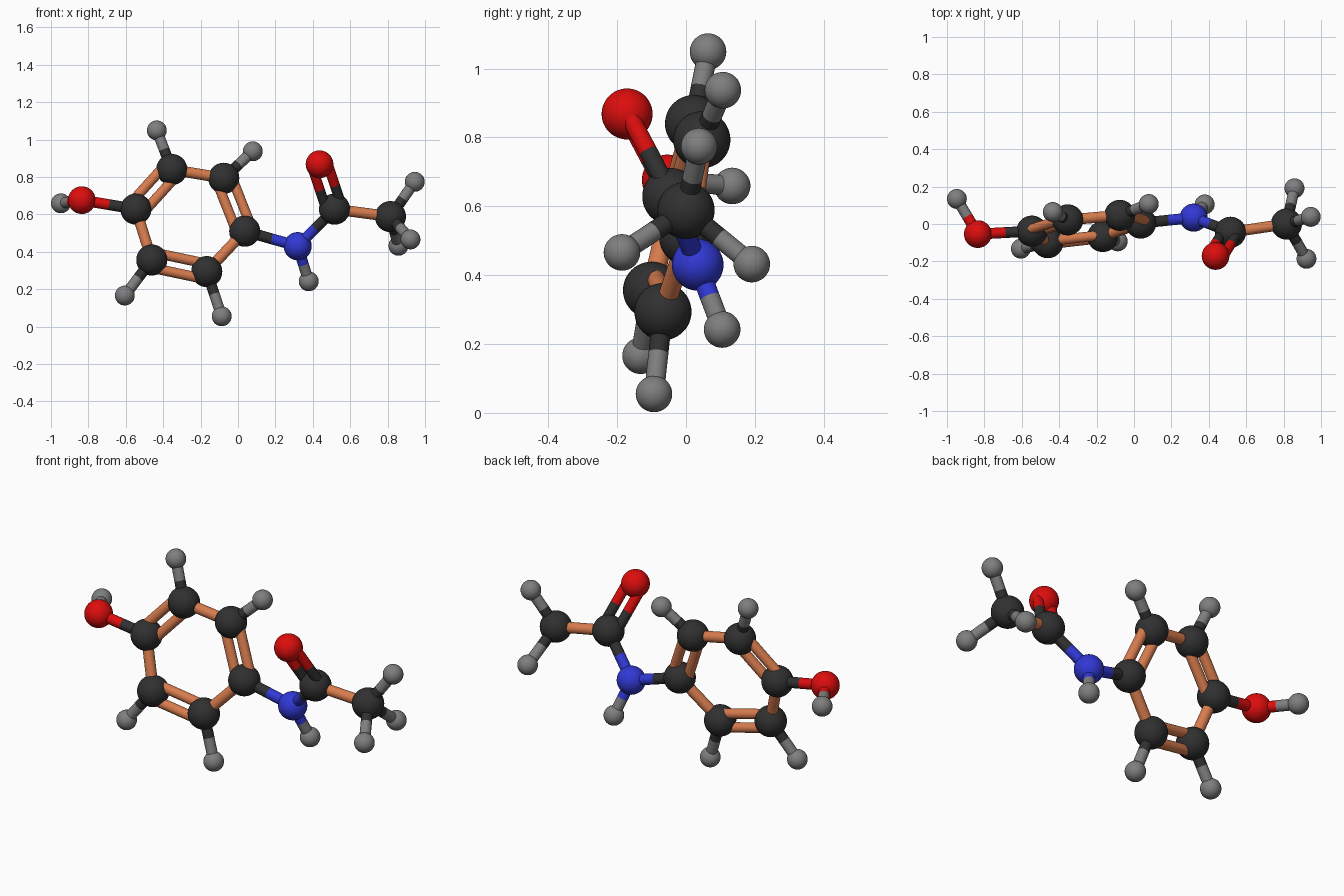
import bpy
from mathutils import Vector

if "Cube" in bpy.data.objects:
    bpy.data.objects.remove(bpy.data.objects["Cube"])


def material(name, rgb):
    m = bpy.data.materials.new(name)
    m.diffuse_color = (*rgb, 1)
    m.use_nodes = True
    m.node_tree.nodes["Principled BSDF"].inputs["Base Color"].default_value = m.diffuse_color
    return m


MATS = {
    "C": material("charcoal", (0.03, 0.03, 0.03)),
    "H": material("grey", (0.21, 0.21, 0.21)),
    "O": material("red", (0.72, 0.004, 0.004)),
    "N": material("blue", (0.03, 0.04, 0.66)),
    "bond": material("copper", (0.68, 0.2, 0.075)),
}
RADIUS = {"C": 0.083, "H": 0.053, "O": 0.074, "N": 0.075}

# Atoms: key -> element and centre
ATOMS = {
    "ring_right": ("C", (0.036, 0.005, 0.51)),
    "ring_upper_right": ("C", (-0.076, 0.046, 0.793)),
    "ring_upper_left": ("C", (-0.354, 0.022, 0.84)),
    "ring_left": ("C", (-0.546, -0.038, 0.628)),
    "ring_lower_left": ("C", (-0.461, -0.1, 0.356)),
    "ring_lower_right": ("C", (-0.167, -0.067, 0.294)),
    "h_upper_right": ("H", (0.079, 0.107, 0.937)),
    "h_upper_left": ("H", (-0.434, 0.064, 1.049)),
    "h_lower_left": ("H", (-0.605, -0.132, 0.166)),
    "h_lower_right": ("H", (-0.087, -0.093, 0.055)),
    "hydroxyl_oxygen": ("O", (-0.835, -0.054, 0.676)),
    "h_hydroxyl": ("H", (-0.947, 0.134, 0.659)),
    "nitrogen": ("N", (0.319, 0.034, 0.43)),
    "h_nitrogen": ("H", (0.378, 0.105, 0.242)),
    "carbonyl_carbon": ("C", (0.516, -0.044, 0.628)),
    "carbonyl_oxygen": ("O", (0.436, -0.171, 0.868)),
    "methyl_carbon": ("C", (0.815, 0.0, 0.588)),
    "h_methyl_top": ("H", (0.945, 0.038, 0.774)),
    "h_methyl_back": ("H", (0.858, 0.191, 0.432)),
    "h_methyl_front": ("H", (0.922, -0.186, 0.466)),
}

SINGLE = [
    ("ring_upper_right", "ring_upper_left"), ("ring_left", "ring_lower_left"),
    ("ring_lower_right", "ring_right"), ("ring_upper_right", "h_upper_right"),
    ("ring_upper_left", "h_upper_left"), ("ring_lower_left", "h_lower_left"),
    ("ring_lower_right", "h_lower_right"), ("ring_left", "hydroxyl_oxygen"),
    ("hydroxyl_oxygen", "h_hydroxyl"), ("ring_right", "nitrogen"),
    ("nitrogen", "h_nitrogen"), ("nitrogen", "carbonyl_carbon"),
    ("carbonyl_carbon", "methyl_carbon"), ("methyl_carbon", "h_methyl_top"),
    ("methyl_carbon", "h_methyl_back"), ("methyl_carbon", "h_methyl_front"),
]
# Double bonds: the third atom fixes the plane the two rods lie in
DOUBLE = [
    ("ring_right", "ring_upper_right", "ring_left"),
    ("ring_upper_left", "ring_left", "ring_right"),
    ("ring_lower_left", "ring_lower_right", "ring_right"),
    ("carbonyl_carbon", "carbonyl_oxygen", "methyl_carbon"),
]


def pos(key):
    return Vector(ATOMS[key][1])


def rod(name, a, b, r, mat):
    d = b - a
    bpy.ops.mesh.primitive_cylinder_add(vertices=24, radius=r, depth=d.length,
                                        location=(a + b) / 2)
    ob = bpy.context.object
    ob.rotation_euler = d.to_track_quat('Z', 'Y').to_euler()
    ob.name = name
    ob.data.materials.append(mat)
    bpy.ops.object.shade_smooth_by_angle()


def bond(ka, kb, r, shift=Vector((0, 0, 0)), suffix=""):
    a, b = pos(ka) + shift, pos(kb) + shift
    ea, eb = ATOMS[ka][0], ATOMS[kb][0]
    name = f"bond_{ka}_{kb}{suffix}"
    if ea == eb:
        rod(name, a, b, r, MATS["bond"])
    else:
        # Bonds between different elements take each atom's colour by halves
        mid = (a + b) / 2
        rod(name + "_start", a, mid, r, MATS[ea])
        rod(name + "_end", mid, b, r, MATS[eb])


# Atom balls
for key, (element, centre) in ATOMS.items():
    bpy.ops.mesh.primitive_uv_sphere_add(segments=40, ring_count=24,
                                         radius=RADIUS[element], location=centre)
    ball = bpy.context.object
    ball.name = "atom_" + key
    ball.data.materials.append(MATS[element])
    bpy.ops.object.shade_smooth()

# Single rods
for ka, kb in SINGLE:
    bond(ka, kb, 0.029)

# Paired rods
for ka, kb, kref in DOUBLE:
    axis = (pos(kb) - pos(ka)).normalized()
    ref = pos(kref) - pos(ka)
    side = (ref - axis * ref.dot(axis)).normalized()
    for sign, suffix in ((1, "_inner"), (-1, "_outer")):
        bond(ka, kb, 0.027, side * 0.042 * sign, suffix)
